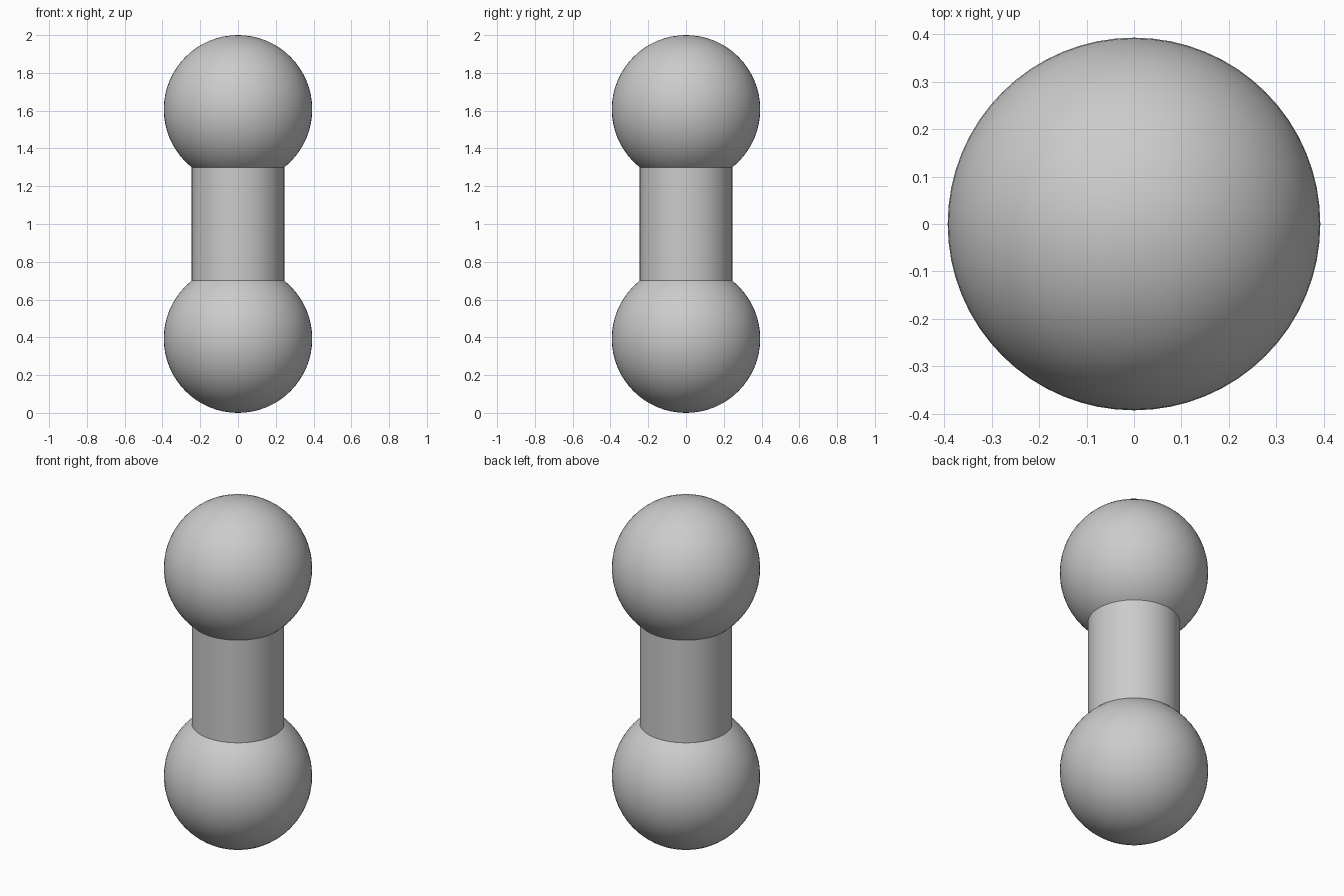
import bpy
import math

cube = bpy.data.objects.get("Cube")
if cube:
    bpy.data.objects.remove(cube, do_unlink=True)

BALL_RADIUS = 0.393
BAR_RADIUS = 0.245
HEIGHT = 2.0

grey = bpy.data.materials.new("plain grey")
grey.use_nodes = True
colour = (0.6, 0.6, 0.6, 1)
grey.diffuse_color = colour
grey.node_tree.nodes["Principled BSDF"].inputs["Base Color"].default_value = colour


def finish(name):
    part = bpy.context.object
    part.name = name
    part.data.materials.append(grey)
    bpy.ops.object.shade_smooth_by_angle(angle=math.radians(40))


# Balls at both ends
for name, z in (("lower_ball", BALL_RADIUS), ("upper_ball", HEIGHT - BALL_RADIUS)):
    bpy.ops.mesh.primitive_uv_sphere_add(
        segments=64, ring_count=32, radius=BALL_RADIUS, location=(0, 0, z))
    finish(name)

# Straight bar, ending just inside the balls
seam = BALL_RADIUS + math.sqrt(BALL_RADIUS ** 2 - BAR_RADIUS ** 2)
bpy.ops.mesh.primitive_cylinder_add(
    vertices=64, radius=BAR_RADIUS, depth=HEIGHT - 2 * seam + 0.04,
    end_fill_type='NOTHING', location=(0, 0, HEIGHT / 2))
finish("connecting_bar")
